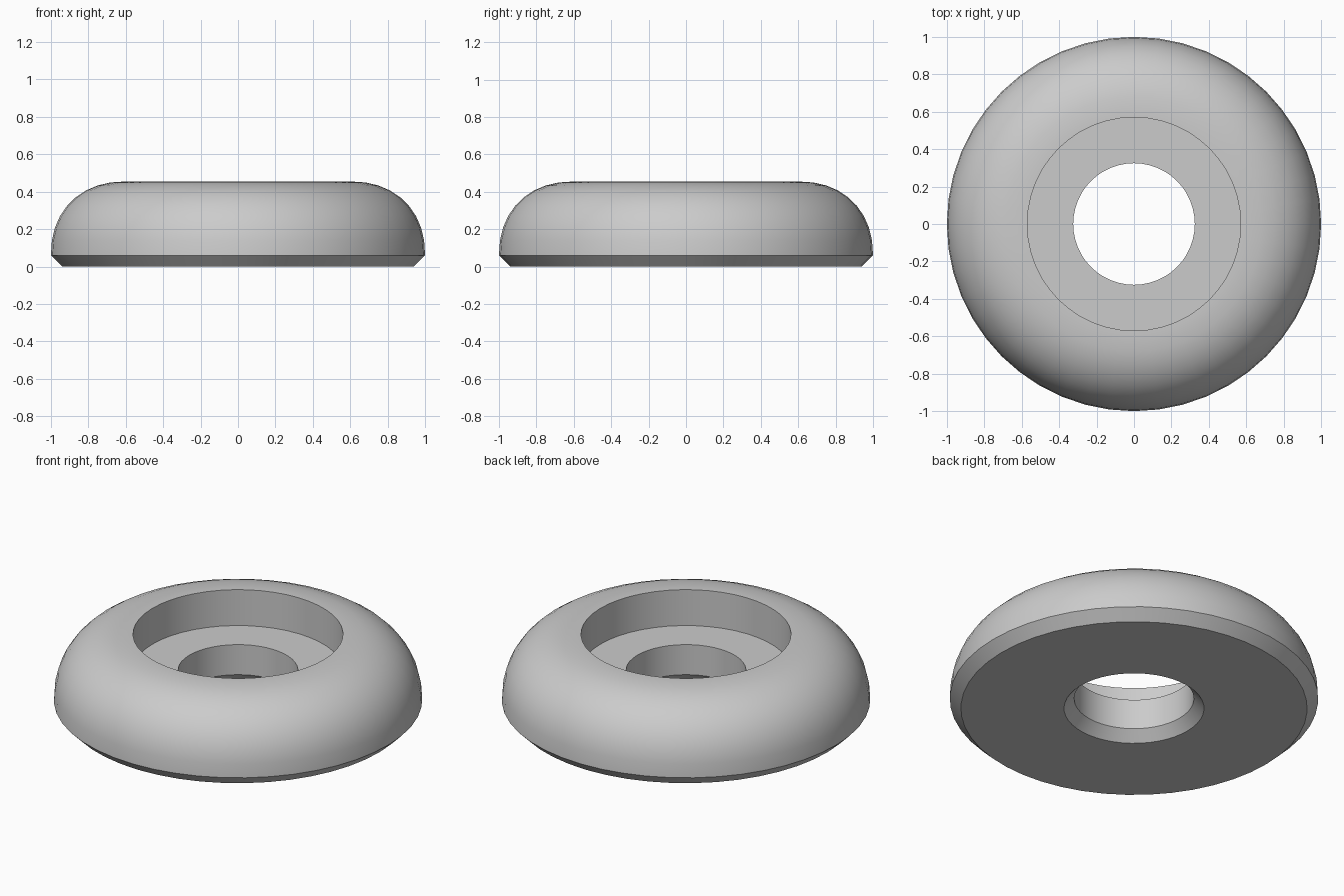
import bpy
import bmesh
from math import cos, sin, pi, radians
from mathutils import Matrix

SEGMENTS = 48
ARC_STEPS = 9

cube = bpy.data.objects.get("Cube")
if cube:
    bpy.data.objects.remove(cube, do_unlink=True)

# Plain grey material
grey = bpy.data.materials.new("light_grey")
grey.use_nodes = True
colour = (0.6, 0.6, 0.6, 1)
grey.diffuse_color = colour
grey.node_tree.nodes["Principled BSDF"].inputs["Base Color"].default_value = colour

# Domed shoulder: squarish quarter arc from the outer edge up to the flat rim
shoulder = []
for i in range(ARC_STEPS + 1):
    a = pi / 2 * i / ARC_STEPS
    c, s = max(cos(a), 0) ** 0.91, sin(a) ** 0.91
    shoulder.append((0.6 + 0.4 * c, 0.06 + 0.395 * s))

# Cross-section (radius, height): base chamfer, shoulder, counterbore, hole, hole chamfer
profile = [(0.94, 0)] + shoulder + [
    (0.57, 0.455), (0.57, 0.24), (0.325, 0.24), (0.325, 0.06), (0.38, 0)]

# Revolve the closed cross-section around z
bm = bmesh.new()
rings = []
for k in range(SEGMENTS):
    turn = Matrix.Rotation(2 * pi * k / SEGMENTS, 3, "Z")
    rings.append([bm.verts.new(turn @ bm.verts.new((r, 0, z)).co) for r, z in profile])
bmesh.ops.delete(bm, geom=[v for v in bm.verts if not any(v in ring for ring in rings)],
                 context="VERTS")
for k, ring in enumerate(rings):
    after = rings[(k + 1) % SEGMENTS]
    for j in range(len(profile)):
        n = (j + 1) % len(profile)
        bm.faces.new((ring[j], after[j], after[n], ring[n]))
bmesh.ops.recalc_face_normals(bm, faces=bm.faces)

mesh = bpy.data.meshes.new("domed_ring")
bm.to_mesh(mesh)
bm.free()
mesh.materials.append(grey)
ring_object = bpy.data.objects.new("domed_ring", mesh)
bpy.context.collection.objects.link(ring_object)

# Smooth the dome and walls, keep the rims sharp
bpy.ops.object.select_all(action="DESELECT")
ring_object.select_set(True)
bpy.context.view_layer.objects.active = ring_object
bpy.ops.object.shade_smooth_by_angle(angle=radians(30))
